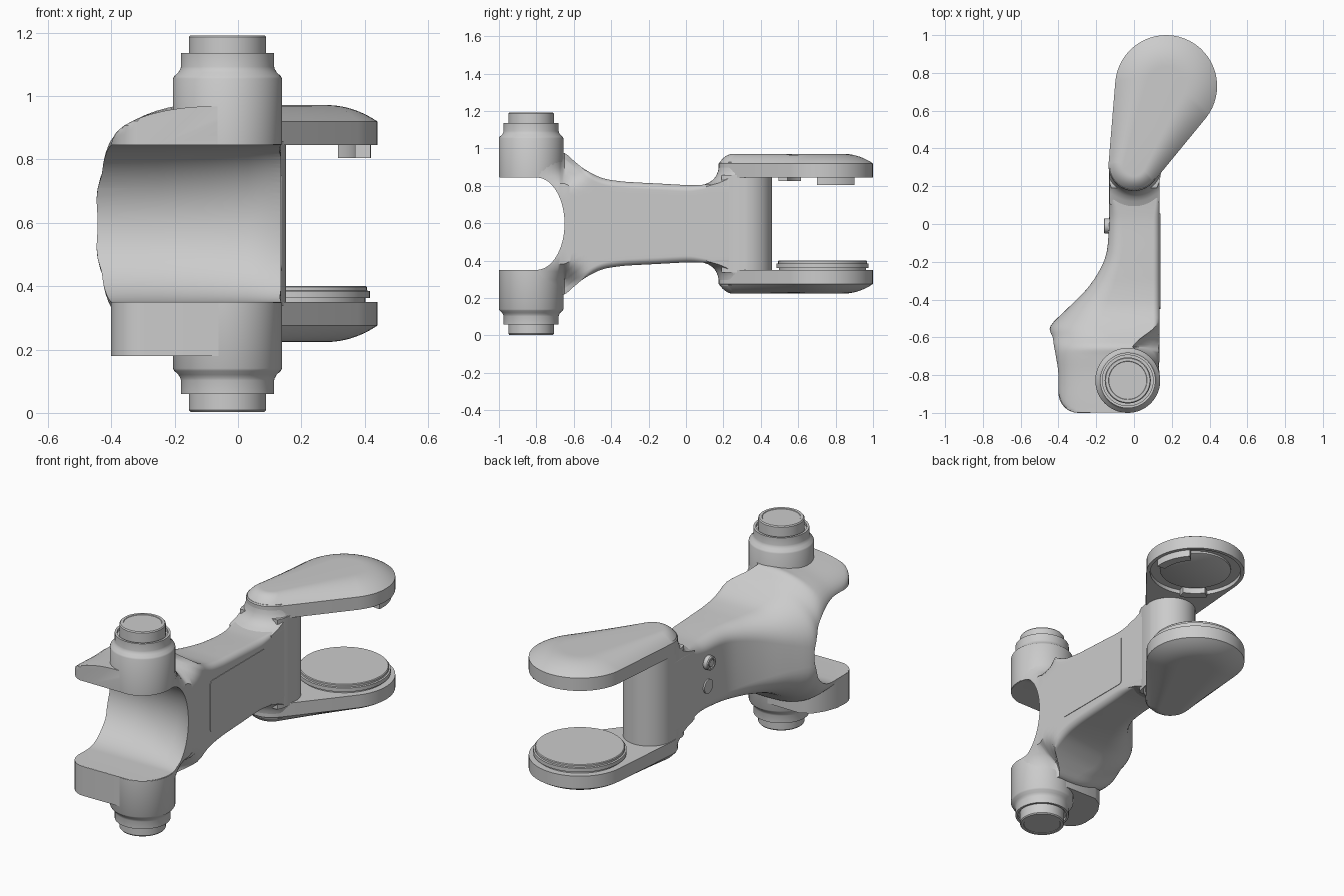
import bpy, bmesh
from math import sin, cos, pi, sqrt, acos, atan2, radians
from mathutils import Vector

if "Cube" in bpy.data.objects:
    bpy.data.objects.remove(bpy.data.objects["Cube"])

C = 0.5975                      # height of the horizontal symmetry plane
SX, SY, SR = -0.033, -0.828, 0.172   # pivot axis and collar radius
A, RA = Vector((0.0, 0.31)), 0.135   # small end of the clamp pads
B, RB = Vector((0.17, 0.73)), 0.27   # large end of the clamp pads


def smooth(ob, angle=32):
    bpy.ops.object.select_all(action='DESELECT')
    ob.select_set(True)
    bpy.context.view_layer.objects.active = ob
    bpy.ops.object.shade_smooth_by_angle(angle=radians(angle))


def loft(name, rings):
    """Skin a list of equal-length rings and cap both ends."""
    bm = bmesh.new()
    vs = [[bm.verts.new(p) for p in r] for r in rings]
    n = len(vs[0])
    for a, b in zip(vs, vs[1:]):
        for i in range(n):
            bm.faces.new((a[i], a[(i + 1) % n], b[(i + 1) % n], b[i]))
    bm.faces.new(vs[0])
    bm.faces.new(vs[-1])
    bmesh.ops.recalc_face_normals(bm, faces=bm.faces)
    me = bpy.data.meshes.new(name)
    bm.to_mesh(me)
    bm.free()
    ob = bpy.data.objects.new(name, me)
    bpy.context.collection.objects.link(ob)
    smooth(ob)
    return ob


def prism(name, pts, z0, z1):
    return loft(name, [[(x, y, z) for x, y in pts] for z in (z0, z1)])


def lathe(name, cx, cy, profile, n=64):
    """Stack of circles (radius, z) around a vertical axis."""
    return loft(name, [[(cx + r * cos(2 * pi * i / n), cy + r * sin(2 * pi * i / n), z)
                        for i in range(n)] for r, z in profile])


def cut(ob, cutter, op='DIFFERENCE'):
    m = ob.modifiers.new("cut", 'BOOLEAN')
    m.operation, m.object, m.solver = op, cutter, 'EXACT'
    bpy.context.view_layer.objects.active = ob
    bpy.ops.object.modifier_apply(modifier=m.name)
    bpy.data.objects.remove(cutter)
    smooth(ob)


# ---- main arm body: sections along y (y, left x, half height, left corner rx, rz)
rows = [(-.997, -.40, .37, .32, .12), (-.975, -.40, .37, .32, .12), (-.92, -.40, .37, .32, .12),
        (-.80, -.401, .37, .32, .13), (-.70, -.415, .376, .32, .16), (-.65, -.425, .378, .33, .20),
        (-.60, -.435, .337, .31, .22), (-.54, -.442, .29, .26, .23), (-.45, -.355, .245, .20, .17),
        (-.35, -.255, .227, .14, .12), (-.25, -.185, .22, .10, .09), (-.15, -.145, .215, .08, .07),
        (0, -.132, .207, .07, .06), (.08, -.132, .208, .05, .05), (.16, -.132, .212, .02, .02),
        (.3, -.132, .212, .02, .02)]


def catmull(rows, steps=4):
    out = []
    for i in range(len(rows) - 1):
        p = [rows[max(0, min(len(rows) - 1, i + k))] for k in (-1, 0, 1, 2)]
        for s in range(steps):
            t = s / steps
            out.append([0.5 * (2 * b + (c - a) * t + (2 * a - 5 * b + 4 * c - d) * t * t
                               + (3 * b - a - 3 * c + d) * t ** 3) for a, b, c, d in zip(*p)])
    return out + [list(rows[-1])]


def ramp(v, a, b):
    t = max(0, min(1, (v - a) / (b - a)))
    return t * t * (3 - 2 * t)


def section(row, k=12):
    y, xl, h, rx, rz = row
    circle = SX - .003 + sqrt(max(0, SR ** 2 - (y - SY) ** 2))
    xr = circle if y < SY else 0.136
    # upper right edge tucks in behind the round collar
    tuck = max(circle, SX + .02 + .15 * ramp(y, -.67, -.5))
    # front left corner rounded in plan
    left = -1 if y > -.895 else -.293 - .103 * sqrt(max(0, 1 - ((y + .895) / .105) ** 2))
    rr = .035 - .017 * ramp(y, 0, .16)
    pts = []
    corners = [(xr - rr, h - rr, rr, rr), (xl + rx, h - rz, rx, rz),
               (xl + rx, rz - h, rx, rz), (xr - rr, rr - h, rr, rr)]
    for q, (cx, cz, ax, az) in enumerate(corners):
        ring = [(cx + ax * cos(a), cz + az * sin(a))
                for a in (pi / 2 * (q + i / k) for i in range(k + 1))]
        # extra points up the right side so the tuck blends smoothly
        side = [(xr, (h - rr) * j / 8) for j in range(8)]
        if q == 0:
            ring = side + ring
        elif q == 3:
            ring = ring + [(x, -z) for x, z in reversed(side[1:])]
        for x, z in ring:
            x -= ramp(abs(z), .2, .33) * max(0, x - tuck)
            pts.append((max(x, left), y, C + z))
    return pts


body = loft("arm_body", [section(r) for r in catmull(rows)])

# ---- concave clearance between the fork prongs
rings = []
for x, d in ((.3, .13), (.137, .15), (.09, .18), (.03, .2), (-.1, .225), (-.25, .243), (-.6, .265)):
    ring = [(x, -1.3, C - .247), (x, -1.3, C + .247)]
    ring += [(x, -.8 + d * cos(a), C + .247 * sin(a))
             for a in (pi / 2 - pi * i / 40 for i in range(41))]
    rings.append(ring)
cut(body, loft("clearance_cutter", rings))

# ---- solid lower prong block
r = SR - .003
outline = [(SX + r * cos(a), SY + r * sin(a)) for a in (-pi / 2 + pi * i / 24 for i in range(25))]
outline += [(-.27, -.655), (-.33, -.69), (-.37, -.75), (-.396, -.82)]
outline += [(-.295 - .105 * cos(a), -.895 - .105 * sin(a)) for a in (pi / 2 * i / 8 for i in range(9))]
prism("lower_prong", outline, 0.18, C - 0.2475)

# ---- stepped pivots, above and below
steps = [(SR, .249), (SR, .457), (.168, .465), (.155, .477), (.149, .488), (.147, .495),
         (.147, .538), (.134, .538), (.134, .522), (.122, .522), (.122, .588), (.117, .594),
         (.102, .594), (.1, .591)]
for name, s in (("upper_pivot", 1), ("lower_pivot", -1)):
    lathe(name, SX, SY, [(r, C + s * h) for r, h in steps])

# ---- flared neck blending the arm into both pad ends
half = [(.131, .33), (.134, .305), (.139, .28), (.149, .255), (.165, .235), (.19, .218), (.24, .2)]
flare = lathe("pad_neck", A.x, A.y, [(r, C - h) for r, h in half] +
              [(r, C + h) for r, h in reversed(half)], 128)
cut(flare, prism("neck_cutter", [(-.131, 0), (.1355, 0), (.1355, .31), (-.131, .31)], 0, 1.2),
    'INTERSECT')


# ---- teardrop clamp pads with domed outer faces
def teardrop(z, ra, rb, n=32):
    d = B - A
    phi, beta = atan2(d.y, d.x), acos(-(rb - ra) / d.length)
    pts = []
    for c, r, a0, a1 in ((B, rb, phi - beta, phi + beta), (A, ra, phi + beta, phi + 2 * pi - beta)):
        for i in range(n + 1):
            a = a0 + (a1 - a0) * i / n
            pts.append((c.x + r * cos(a), c.y + r * sin(a), z))
    return pts


def pad(name, s):
    prof = [(0, 0, .2475), (0, 0, .322)]
    for i in range(1, 13):
        u = i / 12
        prof.append((.17 * u, .08 * u, .322 + .052 * (1 - (1 - u) ** 2.2)))
    return loft(name, [teardrop(C + s * h, RA - da, RB - db) for db, da, h in prof])


upper_pad = pad("upper_pad", 1)
pad("lower_pad", -1)
cut(upper_pad, lathe("recess_cutter", B.x, B.y, [(.25, .8), (.25, .868)]))
lathe("upper_recess_disc", B.x, B.y, [(.195, .88), (.195, .857), (.19, .854)])

# ---- bearing disc on the lower pad
lathe("lower_disc", B.x, B.y, [(.232, .34), (.232, .362), (.246, .362), (.246, .384),
                               (.237, .386), (.237, .397), (.233, .401)])


# ---- curved locking tabs under the upper pad
def tab(name, a0, a1, z):
    angs = [radians(a0 + (a1 - a0) * i / 12) for i in range(13)]
    pts = [(B.x + .25 * cos(a), B.y + .25 * sin(a)) for a in angs]
    pts += [(B.x + .2 * cos(a), B.y + .2 * sin(a)) for a in reversed(angs)]
    prism(name, pts, z, .875)


tab("tall_tab", -7, 43, .805)
tab("short_tab", 215, 250, .826)

# ---- column joining the two pads
col = [(.01 + .142 * cos(a), .315 + .145 * sin(a)) for a in (pi * i / 32 for i in range(33))]
col += [(-.13, .22), (-.12, .19), (.12, .19), (.134, .22)]
prism("pad_column", col, C - .26, C + .26)

# ---- thin cover panel on the right face
y0, y1, z0, z1, r = -.45, .055, .45, .75, .02
panel = []
for cy, cz, q in ((y1 - r, z1 - r, 0), (y0 + r, z1 - r, 1), (y0 + r, z0 + r, 2), (y1 - r, z0 + r, 3)):
    panel += [(cy + r * cos(a), cz + r * sin(a)) for a in (pi / 2 * (q + i / 6) for i in range(7))]
loft("side_panel", [[(x, y, z) for y, z in panel] for x in (.125, .139)])


# ---- round buttons on the left face
def button(name, z, prof, n=32):
    loft(name, [[(x, -.01 + r * cos(2 * pi * i / n), z + r * sin(2 * pi * i / n))
                 for i in range(n)] for r, x in prof])


button("upper_button", .685, [(.04, -.12), (.04, -.155), (.036, -.16), (.026, -.16),
                              (.026, -.152), (.02, -.152), (.02, -.158)])
button("lower_button", .546, [(.04, -.12), (.04, -.14)])
